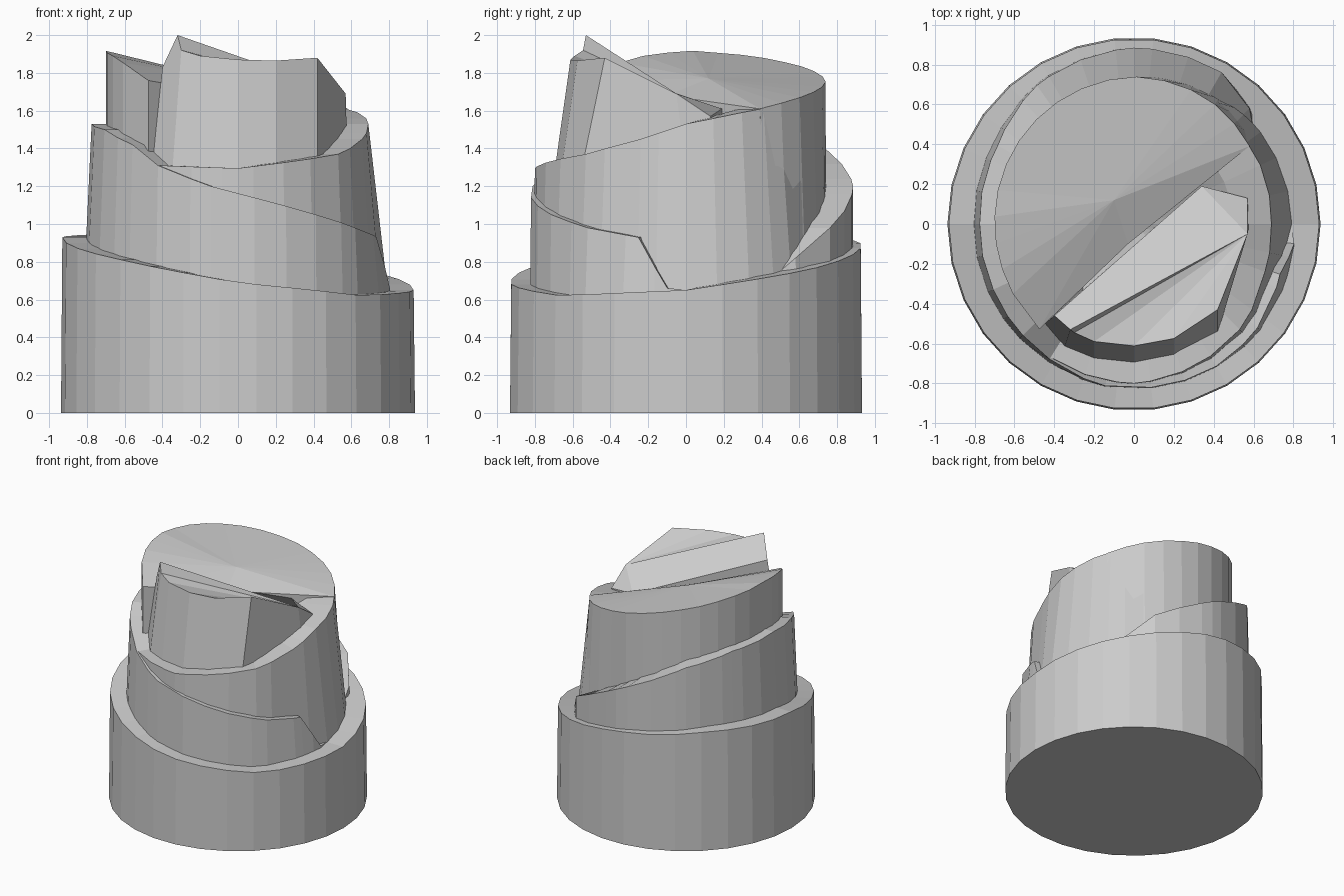
import bpy, bmesh
from math import sin, cos, radians, degrees, atan2

if "Cube" in bpy.data.objects:
    bpy.data.objects.remove(bpy.data.objects["Cube"])


def make_object(name, verts, faces):
    me = bpy.data.meshes.new(name)
    me.from_pydata(verts, [], faces)
    bm = bmesh.new()
    bm.from_mesh(me)
    bmesh.ops.recalc_face_normals(bm, faces=bm.faces)
    bm.to_mesh(me)
    bm.free()
    ob = bpy.data.objects.new(name, me)
    bpy.context.collection.objects.link(ob)
    return ob


def sample(keys, a):
    """Interpolate (degrees, bottom radius, top radius, height) keys around the circle."""
    k = sorted(keys)
    k = [(k[-1][0] - 360,) + k[-1][1:]] + k + [(k[0][0] + 360,) + k[0][1:]]
    for p, q in zip(k, k[1:]):
        if p[0] <= a <= q[0]:
            t = (a - p[0]) / (q[0] - p[0])
            return [u + (v - u) * t for u, v in zip(p[1:], q[1:])]


def drum(name, keys, z0, centre_z, ledge=0.5, use_keys=True):
    """Drum whose radius and rim height vary with the angle, with a flat ledge on top."""
    angles = set(range(0, 360, 12))
    if use_keys:
        ks = {k[0] for k in keys}
        angles = {a for a in angles if all(abs(a - b) > 4 for b in ks)} | ks
    angles = sorted(angles)
    n = len(angles)
    rings = [[], [], []]
    for a in angles:
        rb, rt, h = sample(keys, a)
        c, s = cos(radians(a)), sin(radians(a))
        for ring, r, z in zip(rings, (rb, rt, ledge), (z0, h, h)):
            ring.append((r * c, r * s, z))
    verts = rings[0] + rings[1] + rings[2] + [(0, 0, centre_z)]
    faces = [tuple(range(n))]
    for i in range(n):
        j = (i + 1) % n
        faces += [(i, j, n + j, n + i), (n + i, n + j, 2 * n + j, 2 * n + i),
                  (2 * n + i, 2 * n + j, 3 * n)]
    return make_object(name, verts, faces)


# base drum with slanted rim
base_h = [(0, .65), (45, .76), (90, .89), (135, .95), (180, .93), (225, .82), (270, .69), (315, .62)]
drum("base_drum", [(a, .937, .93, h) for a, h in base_h], 0, 0.75, 0.6, False)

# outer coil: climbs from the back right to the left, then falls along the front
coil = [(30, .74, .70, .62), (45, .83, .82, .82), (60, .88, .88, .98), (90, .885, .885, 1.2),
        (125, .86, .85, 1.43), (150, .83, .79, 1.50), (180, .82, .775, 1.53),
        (205, .82, .78, 1.50), (225, .82, .79, 1.42), (238, .82, .80, 1.31),
        (260, .83, .825, 1.20), (300, .83, .825, 1.05), (320, .83, .81, .98),
        (341, .82, .775, .93), (353, .81, .81, .66)]
drum("outer_coil", coil, 0.58, 1.0)

# inner coil: rises from the front, round the right to the back
core = [(0, .80, .69, 1.53), (25, .80, .70, 1.59), (45, .80, .70, 1.63), (62, .76, .72, 1.62),
        (90, .74, .72, 1.3), (180, .70, .68, 1.3), (228, .70, .70, 1.30),
        (238, .81, .79, 1.31), (270, .81, .80, 1.295), (315, .79, .75, 1.37), (340, .76, .70, 1.45)]
drum("inner_coil", core, 0.58, 1.3)

# slanted half-round top at the back left, closed by a diagonal cut
cap = [(34, .76, .70, 1.61), (60, .76, .73, 1.68), (90, .74, .74, 1.755), (120, .725, .725, 1.83),
       (150, .71, .71, 1.89), (180, .70, .70, 1.92), (205, .70, .70, 1.88), (228, .71, .71, 1.76)]
angs = [34] + list(range(45, 220, 11)) + [228]
low, top, mid = [], [], []
for a in angs:
    rb, rt, h = sample(cap, a)
    c, s = cos(radians(a)), sin(radians(a))
    low.append((rb * c, rb * s, 0.8))
    top.append((rt * c, rt * s, h))
n = len(angs)
verts = low + top + [(-.03, -.10, 0.8), (-.03, -.10, 1.68), (-.10, .12, 1.77)]
cl, ct, pk = 2 * n, 2 * n + 1, 2 * n + 2
faces = [(i, i + 1, n + i + 1, n + i) for i in range(n - 1)]
faces += [(n + i, n + i + 1, pk) for i in range(n - 1)]
faces += [(2 * n - 1, ct, pk), (ct, n, pk), (n - 1, cl, ct, 2 * n - 1), (cl, 0, n, ct),
          tuple(range(n)) + (cl,)]
make_object("half_round_top", verts, faces)

# leaning front block: rounded front wall, sloping top, raised flap
lower = [(-.35, -.62, 1.25), (-.2, -.68, 1.25), (0, -.70, 1.25), (.2, -.665, 1.25),
         (.42, -.55, 1.3), (.58, .0, 1.3), (.57, .13, 1.3), (.34, .19, 1.3), (-.46, -.51, 1.25)]
upper = [(-.30, -.545, 1.92), (-.2, -.59, 1.89), (0, -.612, 1.87), (.2, -.575, 1.865),
         (.42, -.43, 1.88), (.57, -.05, 1.69), (.57, .13, 1.57), (.34, .19, 1.61), (-.40, -.46, 1.83)]
m = len(lower)
verts = lower + upper + [(-.32, -.53, 2.0)]
P = 2 * m
faces = [(i, (i + 1) % m, m + (i + 1) % m, m + i) for i in range(m - 1)]
faces += [tuple(range(m)), (m - 1, 0, m, P, 2 * m - 1)]
faces += [(m + 5, m + i + 1, m + i) for i in range(4)]          # sloping top
faces += [(m, m + 5, P), (m + 5, m + 7, 2 * m - 1, P), (m + 5, m + 6, m + 7)]  # flap and corner
make_object("front_block", verts, faces)
